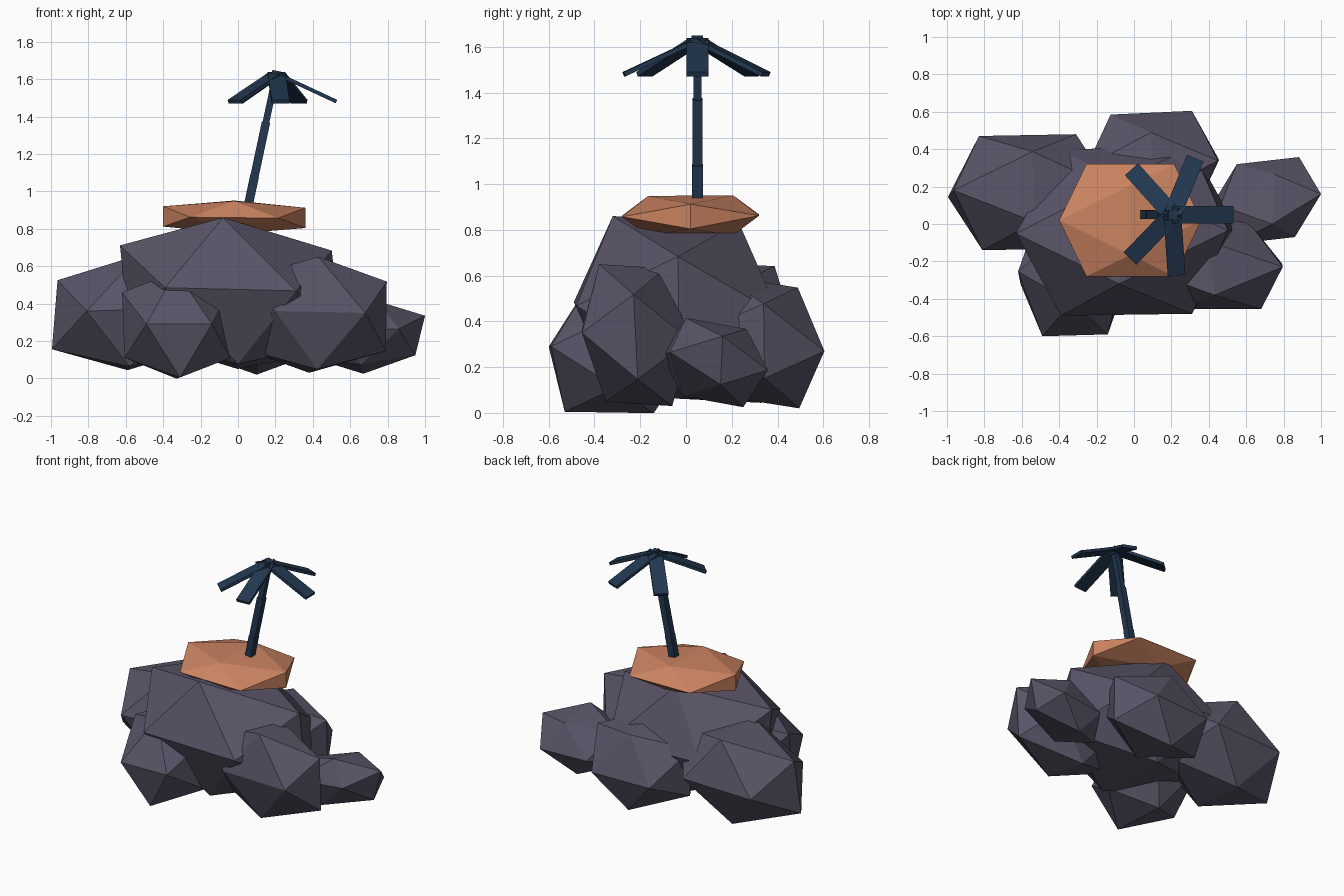
import bpy
import bmesh
from math import radians
from mathutils import Matrix, Vector

cube = bpy.data.objects.get("Cube")
if cube:
    bpy.data.objects.remove(cube, do_unlink=True)

GOLDEN = (5 ** 0.5 - 1) / 2


def material(name, color):
    mat = bpy.data.materials.new(name)
    mat.use_nodes = True
    mat.diffuse_color = (*color, 1)
    for node in mat.node_tree.nodes:
        if node.type == 'BSDF_PRINCIPLED':
            node.inputs["Base Color"].default_value = (*color, 1)
            node.inputs["Roughness"].default_value = 0.9
    return mat


stone = material("slate stone", (0.1, 0.088, 0.135))
sand = material("orange sand", (0.6, 0.23, 0.12))
navy = material("dark navy", (0.016, 0.039, 0.08))


def finish(bm, name, mat):
    bmesh.ops.recalc_face_normals(bm, faces=bm.faces)
    mesh = bpy.data.meshes.new(name)
    bm.to_mesh(mesh)
    bm.free()
    mesh.materials.append(mat)
    obj = bpy.data.objects.new(name, mesh)
    bpy.context.collection.objects.link(obj)


def boulder(name, mat, center, a, b, c):
    """Stretched twenty-sided solid, set by its centre and one face's corners."""
    center = Vector(center)
    a, b, c = (Vector(p) - center for p in (a, b, c))
    half = [a, b, c,
            (a + b) * GOLDEN - c,
            (b + c) * GOLDEN - a,
            (a + c) * GOLDEN - b]
    bm = bmesh.new()
    for p in half:
        bm.verts.new(center + p)
        bm.verts.new(center - p)
    bmesh.ops.convex_hull(bm, input=bm.verts[:])
    finish(bm, name, mat)


def box(name, matrix, size):
    bm = bmesh.new()
    bmesh.ops.create_cube(bm, size=1, matrix=matrix @ Matrix.Diagonal((*size, 1)))
    finish(bm, name, navy)


# Boulders of the island
boulder("middle_boulder", stone, (-.04, -.04, .455),
        (-.08, -.32, .86), (-.39, -.49, .485), (.31, -.48, .468))
boulder("right_boulder", stone, (-.56, .17, .352),
        (-.965, .18, .525), (-.81, -.14, .36), (-.53, .01, .66))
boulder("front_right_boulder", stone, (-.33, -.28, .285),
        (-.49, -.60, .29), (-.14, -.59, .29), (-.31, -.53, .005))
boulder("front_left_boulder", stone, (.405, -.22, .34),
        (.43, -.38, .65), (.68, -.455, .35), (.20, -.455, .36))
boulder("left_boulder", stone, (.705, .125, .22),
        (1, .16, .335), (.86, -.07, .265), (.74, 0, .415))
boulder("back_boulder", stone, (.1, .325, .31),
        (.31, .605, .27), (-.125, .585, .265), (.1, .495, .02))

# Flat sand cap
boulder("sand_cap", sand, (-.02, .02, .862),
        (-.40, .02, .92), (-.255, -.28, .862), (-.02, -.165, .948))

# Leaning trunk, built from stacked square pieces
foot, crown = Vector((.052, .05, .91)), Vector((.205, .05, 1.63))
lean = (crown - foot).to_track_quat('Z', 'Y').to_matrix().to_4x4()
for name, start, end, width in (("trunk_lower", 0, .24, .048),
                                ("trunk_middle", .24, .64, .045),
                                ("trunk_upper", .64, 1, .036),
                                ("crown_knob", .96, 1.02, .05)):
    middle = foot.lerp(crown, (start + end) / 2)
    height = (crown - foot).length * (end - start)
    box(name, Matrix.Translation(middle) @ lean, (width, width, height))

# Drooping plank leaves around the crown
LENGTH, WIDTH, THICK = .355, .095, .02
for number, angle in enumerate((0, 68, 132, 226, 274)):
    box(f"leaf_{number + 1}",
        Matrix.Translation(crown)
        @ Matrix.Rotation(radians(angle), 4, 'Z')
        @ Matrix.Rotation(radians(25), 4, 'Y')
        @ Matrix.Translation((LENGTH / 2, 0, 0)),
        (LENGTH, WIDTH, THICK))
